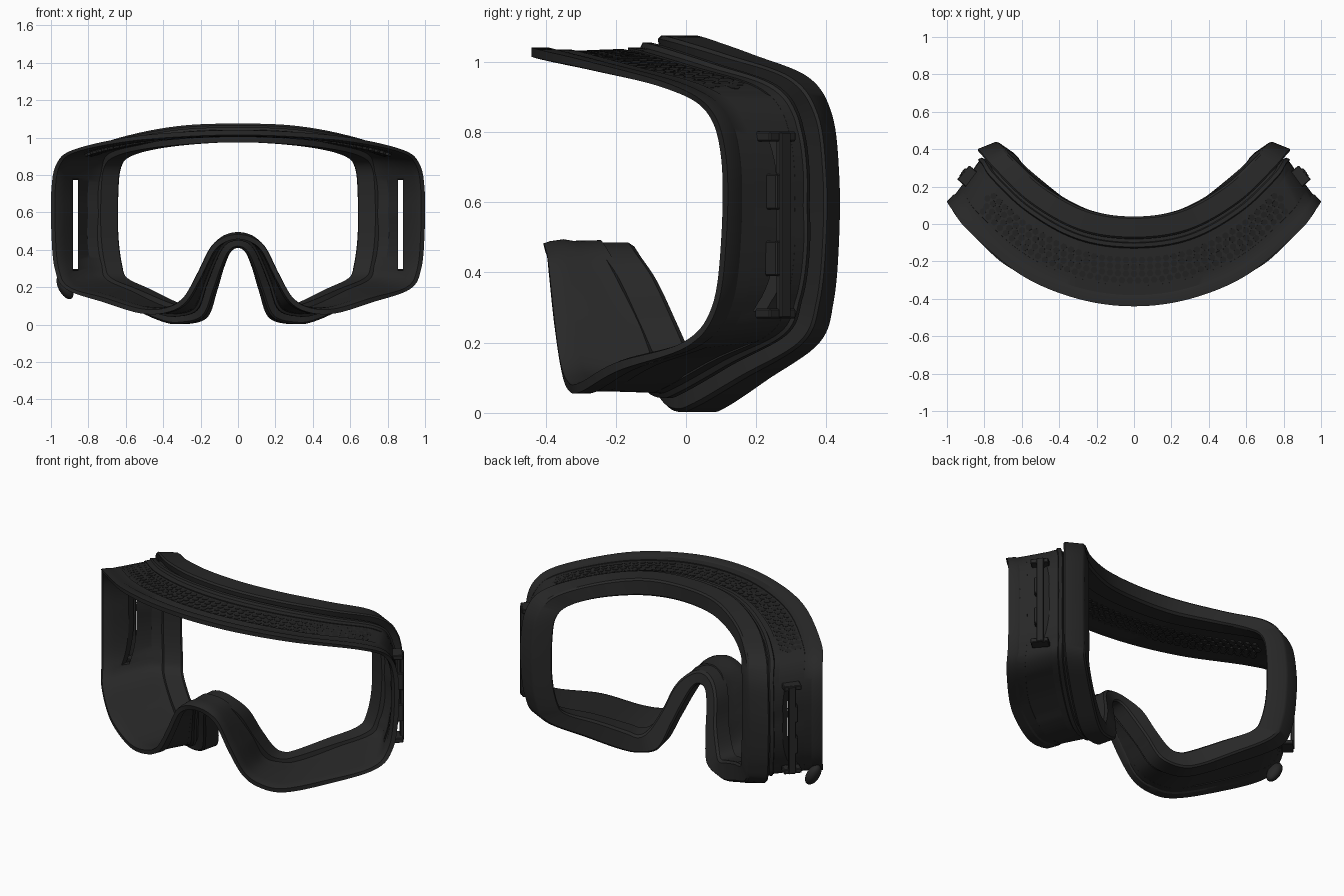
import bpy, bmesh, math
from mathutils import Vector as V, Matrix

if "Cube" in bpy.data.objects:
    bpy.data.objects.remove(bpy.data.objects["Cube"])

def mat(name, c):
    m = bpy.data.materials.new(name)
    m.diffuse_color = (c, c, c, 1)
    m.use_nodes = True
    m.node_tree.nodes["Principled BSDF"].inputs["Base Color"].default_value = m.diffuse_color
    return m
BLACK = mat("matte black", 0.021)
DARK = mat("vent black", 0.016)
CEN = V((0, 0.733, 0))          # axis of the lens curvature

# Guide curves for the right half, top centre -> side -> bottom -> nose bridge
FRONT = [(0, -.44, 1.04), (.3, -.40, 1.03), (.6, -.275, 1.0), (.88, -.042, .935), (.97, .073, .86),
         (.998, .115, .72), (.998, .115, .5), (.98, .088, .3), (.92, .005, .19), (.72, -.193, .12),
         (.52, -.30, .06), (.38, -.335, .065), (.28, -.355, .12), (.2, -.375, .25), (.13, -.39, .39),
         (.07, -.395, .44), (0, -.4, .457)]
FOAM_OUT = [(0, .04, 1.075), (.25, .075, 1.065), (.48, .2, 1.02), (.65, .355, .955), (.71, .42, .85),
            (.73, .44, .68), (.73, .44, .5), (.715, .425, .32), (.67, .385, .2), (.5, .24, .095),
            (.36, .13, .02), (.27, .08, .003), (.16, .04, .04), (.11, -.02, .18), (.075, -.08, .3),
            (.04, -.12, .385), (0, -.13, .41)]
FOAM_IN = [(0, .04, .975), (.22, .07, .965), (.42, .17, .94), (.56, .28, .9), (.615, .35, .84),
           (.63, .37, .7), (.63, .37, .48), (.61, .35, .32), (.58, .31, .25), (.46, .2, .19),
           (.33, .1, .125), (.27, .07, .105), (.23, .03, .14), (.18, -.02, .25), (.14, -.08, .38),
           (.08, -.13, .455), (0, -.15, .485)]
SUB = 8

def smooth_ring(half):
    """Mirror a half curve and round it with a closed Catmull-Rom spline."""
    pts = [V(p) for p in half]
    pts += [V((-p.x, p.y, p.z)) for p in pts[-2:0:-1]]
    n, out = len(pts), []
    for i in range(n):
        a, b, c, d = (pts[(i + k) % n] for k in (-1, 0, 1, 2))
        for s in range(SUB):
            t = s / SUB
            out.append(.5 * (2 * b + (c - a) * t + (2 * a - 5 * b + 4 * c - d) * t * t
                             + (3 * b - a - 3 * c + d) * t ** 3))
    return out

def smooth(ob, angle=32):
    bpy.ops.object.select_all(action='DESELECT')
    ob.select_set(True)
    bpy.context.view_layer.objects.active = ob
    bpy.ops.object.shade_smooth_by_angle(angle=math.radians(angle))

def finish(name, bm, material):
    bmesh.ops.recalc_face_normals(bm, faces=bm.faces)
    me = bpy.data.meshes.new(name)
    bm.to_mesh(me)
    bm.free()
    ob = bpy.data.objects.new(name, me)
    bpy.context.collection.objects.link(ob)
    me.materials.append(material)
    smooth(ob)
    return ob

def sweep(name, sections, material):
    bm = bmesh.new()
    rings = [[bm.verts.new(p) for p in s] for s in sections]
    for i, r in enumerate(rings):
        q = rings[(i + 1) % len(rings)]
        for j in range(len(r)):
            k = (j + 1) % len(r)
            bm.faces.new((r[j], r[k], q[k], q[j]))
    return finish(name, bm, material)

# Cross-sections around the ring
ring = list(zip(smooth_ring(FRONT), smooth_ring(FOAM_OUT), smooth_ring(FOAM_IN)))
TOTAL = len(ring)
frame_secs, foam_secs, skin = [], [], []
for i, (f, k, inn) in enumerate(ring):
    n = (inn - k).normalized()
    rad = V((k.x - CEN.x, k.y - CEN.y, 0)).normalized()
    station = min(i, TOTAL - i) / SUB
    side = 1 - abs(n.z)
    m = k + rad * .13 + n * (.034 + .046 * side + (.02 if n.z > 0 else 0) * (1 - side))
    d = (m - f).normalized()
    p2, p3 = f + d * .06 + n * .006, m + rad * .04
    top, low = station <= 3.3, 8.3 < station < 9.6
    inset = .006 if top else (.005 if low else .0005)
    a, b = p2.lerp(p3, .2), p2.lerp(p3, .86)
    frame_secs.append([f, f + d * .05, p2, a, a + n * inset, b + n * inset, b, p3,
                       m + rad * .033 - n * .014, m + rad * .012 - n * .014,
                       m + rad * .008 + n * .006, m - rad * .04 + n * .006,
                       m - rad * .04 + n * .03, m + rad * .04 + n * .028,
                       f + d * .06 + n * .036, f + d * .02 + n * .032, f + n * .026])
    skin.append((p2, p3, n))
    kf, jf = k + rad * .12, inn + rad * .11
    foam_secs.append([kf + n * .01, kf - rad * .01, k + rad * .01, k + n * .01,
                      inn - n * .012, inn + rad * .014, jf])
frame = sweep("goggle_frame", frame_secs, BLACK)
sweep("face_foam", foam_secs, BLACK)

def box(bm, centre, size, turn=0):
    mtx = Matrix.Translation(centre) @ Matrix.Rotation(turn, 4, 'Z') @ Matrix.Diagonal((*size, 1))
    bmesh.ops.create_cube(bm, size=1, matrix=mtx)

# Strap slots cut through both side walls
bm = bmesh.new()
for s in (1, -1):
    box(bm, (s * .869, .28, .535), (.026, .4, .49))
cutter = finish("slot_cutter", bm, BLACK)
cutter.hide_render = True
mod = frame.modifiers.new("slots", 'BOOLEAN')
mod.operation, mod.solver, mod.object = 'DIFFERENCE', 'EXACT', cutter
smooth(frame)
bpy.ops.object.modifier_apply(modifier=mod.name)
bpy.data.objects.remove(cutter)
smooth(frame)

# Strap bars outside the slots, with end blocks and small stops
for s, side in ((1, "right"), (-1, "left")):
    bm = bmesh.new()
    turn = s * math.radians(-49)
    box(bm, (s * .907, .278, .535), (.04, .022, .53), turn)
    for z, h in ((.283, .028), (.787, .028)):
        box(bm, (s * .888, .255, z), (.10, .065, h), turn)
    for z in (.44, .63):
        box(bm, (s * .908, .25, z), (.025, .05, .1), turn)
    bmesh.ops.bevel(bm, geom=bm.edges[:], offset=.004, segments=1, affect='EDGES')
    finish(side + "_strap_bar", bm, BLACK)

# Honeycomb vent cells along the top wall
bm = bmesh.new()
last = int(3.15 * SUB)
order = [j % TOTAL for j in range(-last, last + 1)]
PITCH = .043
for row in range(4):
    frac = .31 + row * .145
    line = [(skin[j][0].lerp(skin[j][1], frac), skin[j][2]) for j in order]
    total = sum((line[j + 1][0] - line[j][0]).length for j in range(len(line) - 1))
    count = int(total / PITCH) - row % 2
    goal, walked = (total - (count - 1) * PITCH) / 2, 0
    for (p, n), (q, _) in zip(line, line[1:]):
        seg = (q - p).length
        while goal <= walked + seg and count > 0:
            c = p.lerp(q, (goal - walked) / seg)
            x = (q - p).normalized()
            z = (-n - x * (-n).dot(x)).normalized()
            y = z.cross(x)
            rot = Matrix((x, y, z)).transposed().to_4x4() @ Matrix.Rotation(math.pi / 6, 4, 'Z')
            bmesh.ops.create_cone(bm, cap_ends=True, segments=6, radius1=.0185, radius2=.0185,
                                  depth=.03, matrix=Matrix.Translation(c - z * .0185) @ rot)
            goal += PITCH
            count -= 1
        walked += seg
finish("vent_cells", bm, DARK)

# Small lens release lever at the lower left
bm = bmesh.new()
bmesh.ops.create_uvsphere(bm, u_segments=20, v_segments=12, radius=1,
                          matrix=Matrix.Translation((-.925, .1, .2)) @ Matrix.Rotation(-.5, 4, 'Y')
                          @ Matrix.Diagonal((.035, .045, .07, 1)))
finish("lens_lever", bm, BLACK)
